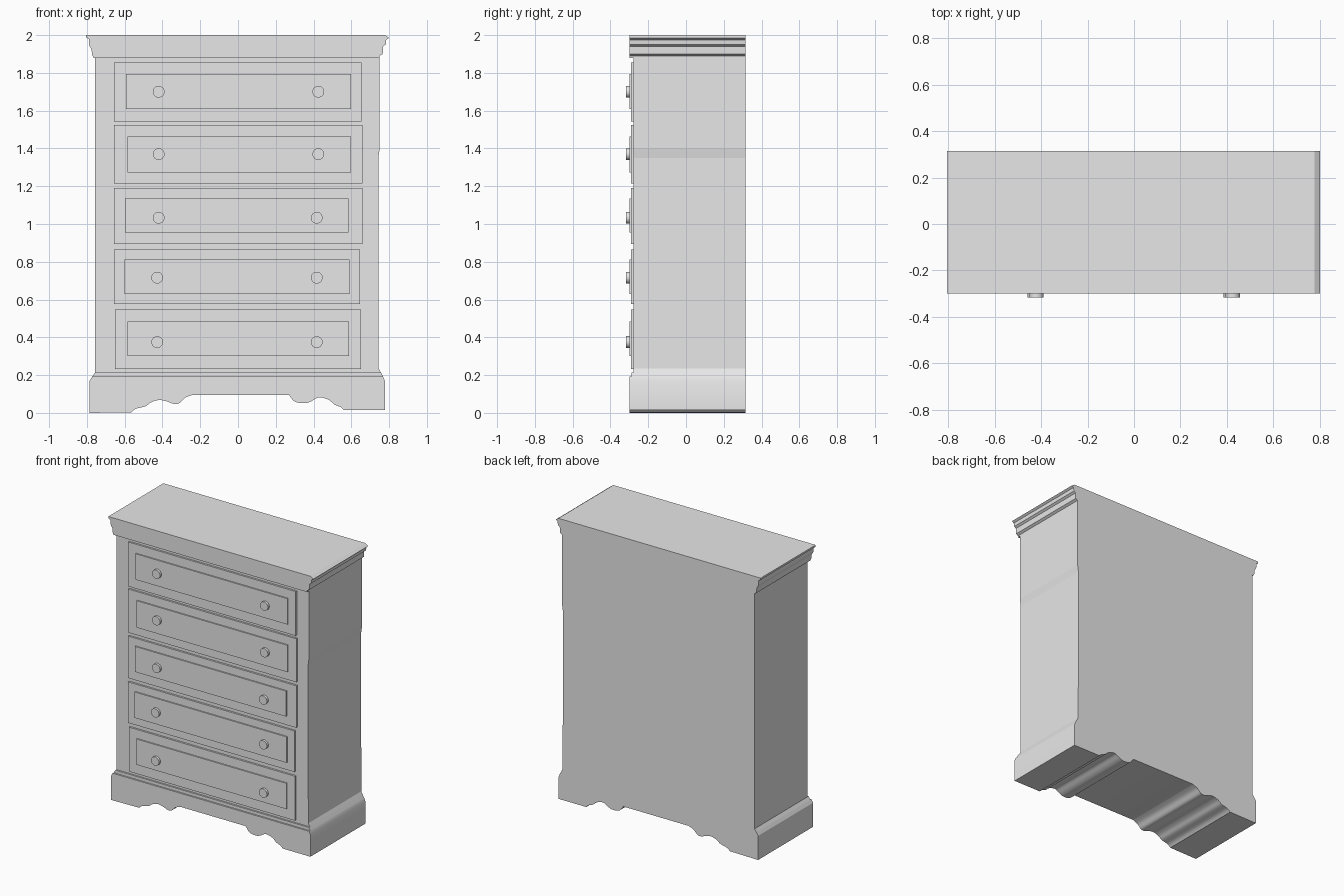
import bpy, bmesh, math
from mathutils import Matrix, Vector

cube = bpy.data.objects.get("Cube")
if cube:
    bpy.data.objects.remove(cube, do_unlink=True)

GREY = (0.8, 0.8, 0.8, 1.0)
paint = bpy.data.materials.new("light grey paint")
paint.use_nodes = True
paint.diffuse_color = GREY
paint.node_tree.nodes["Principled BSDF"].inputs["Base Color"].default_value = GREY

BACK = 0.315
CASE_FRONT = -0.278
LIP_FRONT = -0.289
TRIM_FRONT = -0.30
KNOB_FRONT = -0.317


def finish(name, bm, smooth=False):
    bmesh.ops.recalc_face_normals(bm, faces=bm.faces)
    mesh = bpy.data.meshes.new(name)
    bm.to_mesh(mesh)
    bm.free()
    mesh.materials.append(paint)
    obj = bpy.data.objects.new(name, mesh)
    bpy.context.collection.objects.link(obj)
    if smooth:
        bpy.ops.object.select_all(action="DESELECT")
        obj.select_set(True)
        bpy.context.view_layer.objects.active = obj
        bpy.ops.object.shade_smooth_by_angle(angle=math.radians(30))
    return obj


def prism(name, profile, front, back=BACK, smooth=False):
    """Extrude an (x, z) outline from front to back."""
    bm = bmesh.new()
    face = bm.faces.new([bm.verts.new((x, front, z)) for x, z in profile])
    out = bmesh.ops.extrude_face_region(bm, geom=[face])
    moved = [g for g in out["geom"] if isinstance(g, bmesh.types.BMVert)]
    bmesh.ops.translate(bm, verts=moved, vec=(0, back - front, 0))
    return finish(name, bm, smooth)


def panel(name, x0, x1, z0, z1, front, back):
    return prism(name, [(x0, z0), (x1, z0), (x1, z1), (x0, z1)], front, back)


def curve_through(points, steps=4):
    """Catmull-Rom curve through the points."""
    p = [Vector(q) for q in (points[0], *points, points[-1])]
    result = []
    for a, b, c, d in zip(p, p[1:], p[2:], p[3:]):
        for i in range(steps):
            t = i / steps
            result.append(0.5 * (2 * b + (c - a) * t + (2 * a - 5 * b + 4 * c - d) * t ** 2
                                 + (3 * b - a - 3 * c + d) * t ** 3))
    return [tuple(v) for v in result] + [points[-1]]


# Plinth with a scalloped lower edge
right_scallop = curve_through([
    (-0.565, 0.003), (-0.54, 0.022), (-0.49, 0.035), (-0.46, 0.056), (-0.42, 0.068),
    (-0.38, 0.062), (-0.34, 0.048), (-0.31, 0.052), (-0.28, 0.08), (-0.24, 0.096)])
left_scallop = curve_through([
    (0.27, 0.096), (0.30, 0.06), (0.35, 0.051), (0.385, 0.06), (0.42, 0.08),
    (0.45, 0.08), (0.485, 0.066), (0.51, 0.045), (0.545, 0.03), (0.56, 0.015)])
prism("plinth", [(-0.785, 0.0)] + right_scallop + left_scallop + [
    (0.777, 0.015), (0.777, 0.17), (0.768, 0.192), (-0.772, 0.192), (-0.785, 0.17)],
    TRIM_FRONT, smooth=True)
prism("plinth_lip", [(-0.772, 0.192), (0.768, 0.192), (0.757, 0.213), (-0.757, 0.213)],
      LIP_FRONT)

# Case
prism("case", [(-0.757, 0.213), (0.757, 0.213), (0.745, 0.235), (0.743, 1.35),
               (0.75, 1.40), (0.75, 1.88), (-0.757, 1.88)], CASE_FRONT)

# Stepped crown moulding and top
prism("crown", [
    (-0.765, 1.88), (0.75, 1.88), (0.75, 1.89), (0.766, 1.90), (0.768, 1.94),
    (0.782, 1.95), (0.785, 1.975), (-0.79, 1.98), (-0.79, 1.95), (-0.776, 1.925),
    (-0.772, 1.895)], TRIM_FRONT + 0.002)
prism("top", [(-0.79, 1.98), (0.785, 1.975), (0.80, 1.985), (0.778, 2.0),
              (-0.805, 2.0), (-0.805, 1.987)], TRIM_FRONT)

# Drawers: outer (x0, x1, z0, z1), inner (x0, x1, z0, z1), knob (x0, x1, z)
drawers = [
    ((-0.65, 0.65, 0.233, 0.547), (-0.586, 0.588, 0.302, 0.484), (-0.428, 0.417, 0.375)),
    ((-0.657, 0.645, 0.576, 0.866), (-0.60, 0.59, 0.63, 0.813), (-0.428, 0.417, 0.716)),
    ((-0.657, 0.66, 0.893, 1.19), (-0.597, 0.586, 0.956, 1.136), (-0.42, 0.417, 1.033)),
    ((-0.657, 0.66, 1.215, 1.523), (-0.586, 0.597, 1.273, 1.463), (-0.42, 0.425, 1.37)),
    ((-0.657, 0.655, 1.542, 1.856), (-0.594, 0.597, 1.61, 1.793), (-0.42, 0.425, 1.70)),
]
for n, (outer, inner, (xr, xl, z)) in enumerate(drawers, 1):
    panel(f"drawer_front_{n}", *outer, LIP_FRONT - 0.002, CASE_FRONT)
    panel(f"drawer_panel_{n}", *inner, TRIM_FRONT, LIP_FRONT - 0.002)
    for side, x in (("right", xr), ("left", xl)):
        bm = bmesh.new()
        place = (Matrix.Translation((x, (KNOB_FRONT + TRIM_FRONT) / 2, z))
                 @ Matrix.Rotation(math.pi / 2, 4, "X"))
        bmesh.ops.create_cone(bm, cap_ends=True, segments=24, radius1=0.031, radius2=0.031,
                              depth=TRIM_FRONT - KNOB_FRONT, matrix=place)
        finish(f"knob_{n}_{side}", bm, smooth=True)
